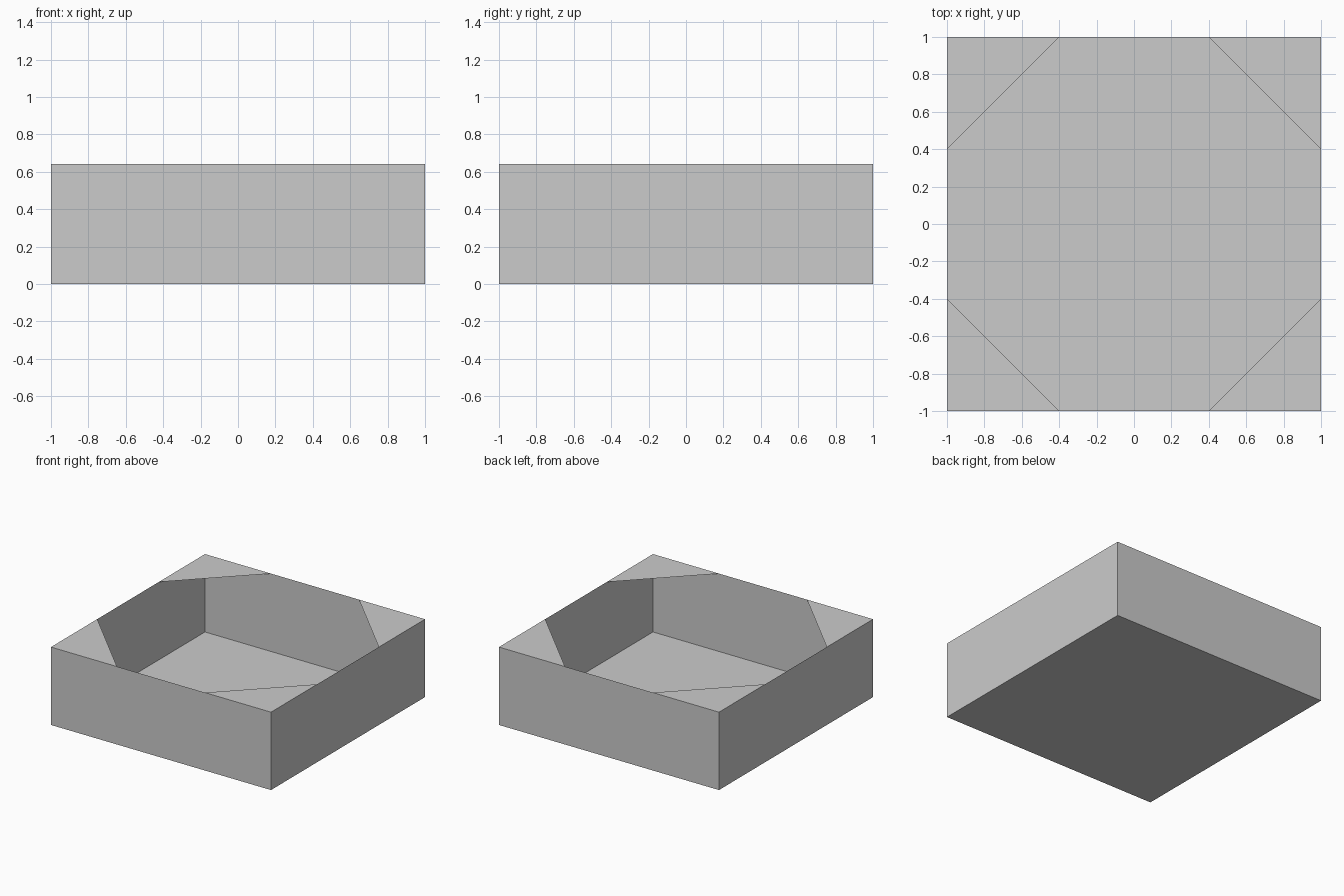
import bpy
import bmesh

if "Cube" in bpy.data.objects:
    bpy.data.objects.remove(bpy.data.objects["Cube"])

HALF = 1.0     # half width of the square tray
HEIGHT = 0.64  # wall height
FLAP = 0.6     # corner flap leg length


def add_object(name, bm):
    mesh = bpy.data.meshes.new(name)
    bm.to_mesh(mesh)
    bm.free()
    obj = bpy.data.objects.new(name, mesh)
    bpy.context.collection.objects.link(obj)
    return obj


# Open tray: a paper-thin box without its top face
bm = bmesh.new()
bmesh.ops.create_cube(bm, size=1.0)
for v in bm.verts:
    v.co.x *= 2 * HALF
    v.co.y *= 2 * HALF
    v.co.z = (v.co.z + 0.5) * HEIGHT
top = [f for f in bm.faces if f.normal.z > 0.5 or f.calc_center_median().z > HEIGHT * 0.9]
bmesh.ops.delete(bm, geom=top, context='FACES_ONLY')
add_object("tray", bm)

# Flat triangular flaps across the four top corners
bm = bmesh.new()
for sx in (-1, 1):
    for sy in (-1, 1):
        x, y = sx * HALF, sy * HALF
        pts = [(x, y), (x - sx * FLAP, y), (x, y - sy * FLAP)]
        if sx * sy < 0:
            pts.reverse()
        face = bm.faces.new([bm.verts.new((px, py, HEIGHT)) for px, py in pts])
        face.normal_update()
        if face.normal.z < 0:
            face.normal_flip()
add_object("corner_flaps", bm)
